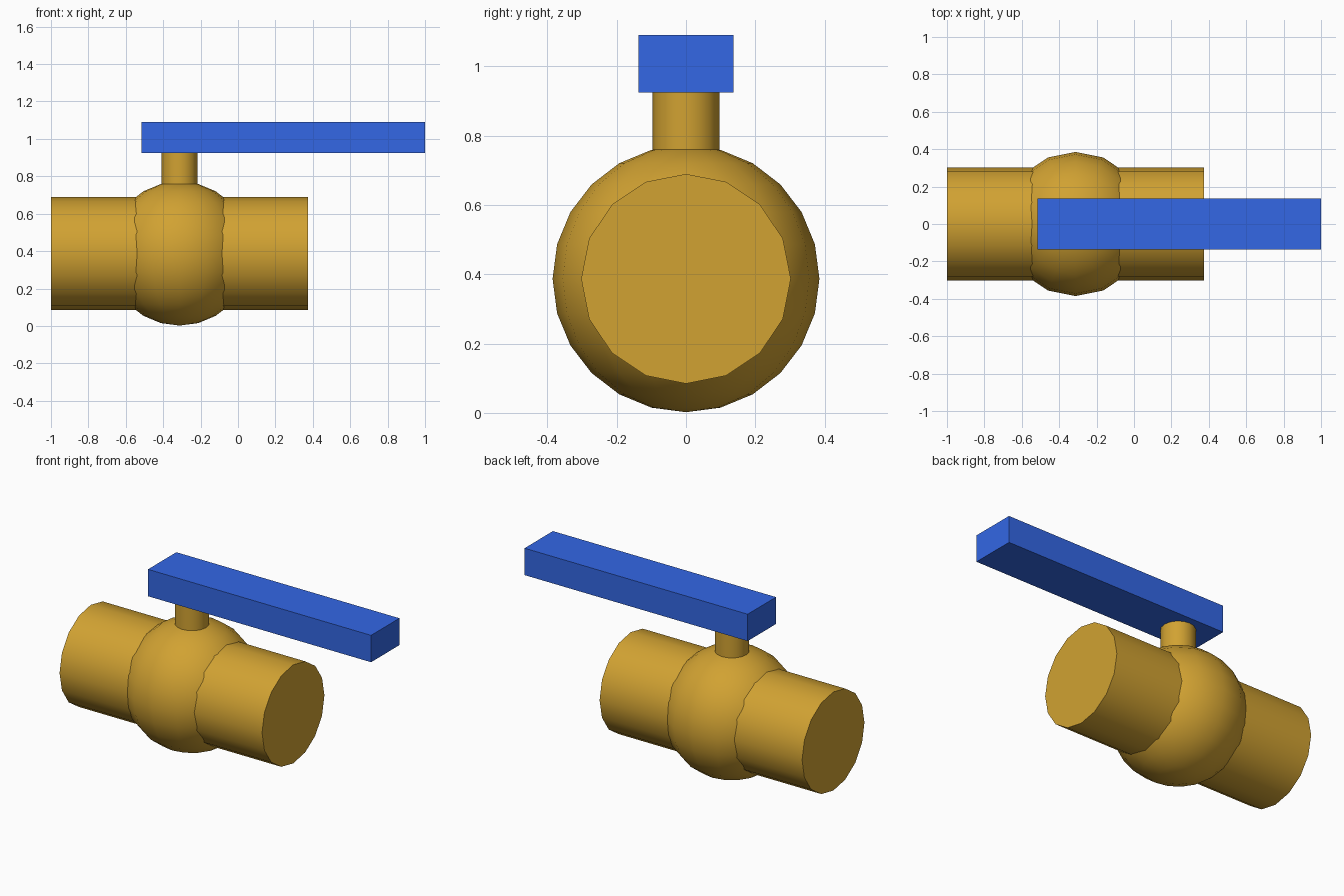
import bpy
import math

cube = bpy.data.objects.get("Cube")
if cube:
    bpy.data.objects.remove(cube, do_unlink=True)


def material(name, color):
    mat = bpy.data.materials.new(name)
    mat.use_nodes = True
    mat.diffuse_color = color
    mat.node_tree.nodes["Principled BSDF"].inputs["Base Color"].default_value = color
    return mat


def finish(name, mat, smooth_angle=None):
    obj = bpy.context.object
    obj.name = name
    obj.data.materials.append(mat)
    # Bake rotation and scale into the mesh
    bpy.ops.object.transform_apply(location=False, rotation=True, scale=True)
    if smooth_angle:
        bpy.ops.object.shade_smooth_by_angle(angle=math.radians(smooth_angle))
    return obj


brass = material("brass", (0.638, 0.361, 0.032, 1))
blue = material("handle blue", (0.033, 0.136, 0.783, 1))

SIDES = 16
VALVE_X = -0.3125
AXIS_Z = 0.387
BALL_RADIUS = 0.385
HANDLE_BOTTOM, HANDLE_TOP = 0.925, 1.09
HANDLE_START, HANDLE_END = -0.515, 1.0

# Straight pipe running through the valve
bpy.ops.mesh.primitive_cylinder_add(
    vertices=SIDES, radius=0.3025, depth=1.375,
    location=(VALVE_X, 0, AXIS_Z), rotation=(0, math.pi / 2, 0))
finish("pipe", brass, 40)

# Round valve body
bpy.ops.mesh.primitive_uv_sphere_add(
    segments=SIDES, ring_count=12, radius=BALL_RADIUS,
    location=(VALVE_X, 0, AXIS_Z))
finish("valve_body", brass, 40)

# Stem from inside the body up to the handle
stem_bottom = AXIS_Z + 0.3
bpy.ops.mesh.primitive_cylinder_add(
    vertices=SIDES, radius=0.096, depth=HANDLE_BOTTOM - stem_bottom,
    location=(VALVE_X, 0, (HANDLE_BOTTOM + stem_bottom) / 2))
finish("stem", brass, 40)

# Lever handle
bpy.ops.mesh.primitive_cube_add(
    size=1, location=((HANDLE_START + HANDLE_END) / 2, 0,
                      (HANDLE_BOTTOM + HANDLE_TOP) / 2))
bpy.context.object.scale = (HANDLE_END - HANDLE_START, 0.275,
                            HANDLE_TOP - HANDLE_BOTTOM)
finish("lever_handle", blue)
